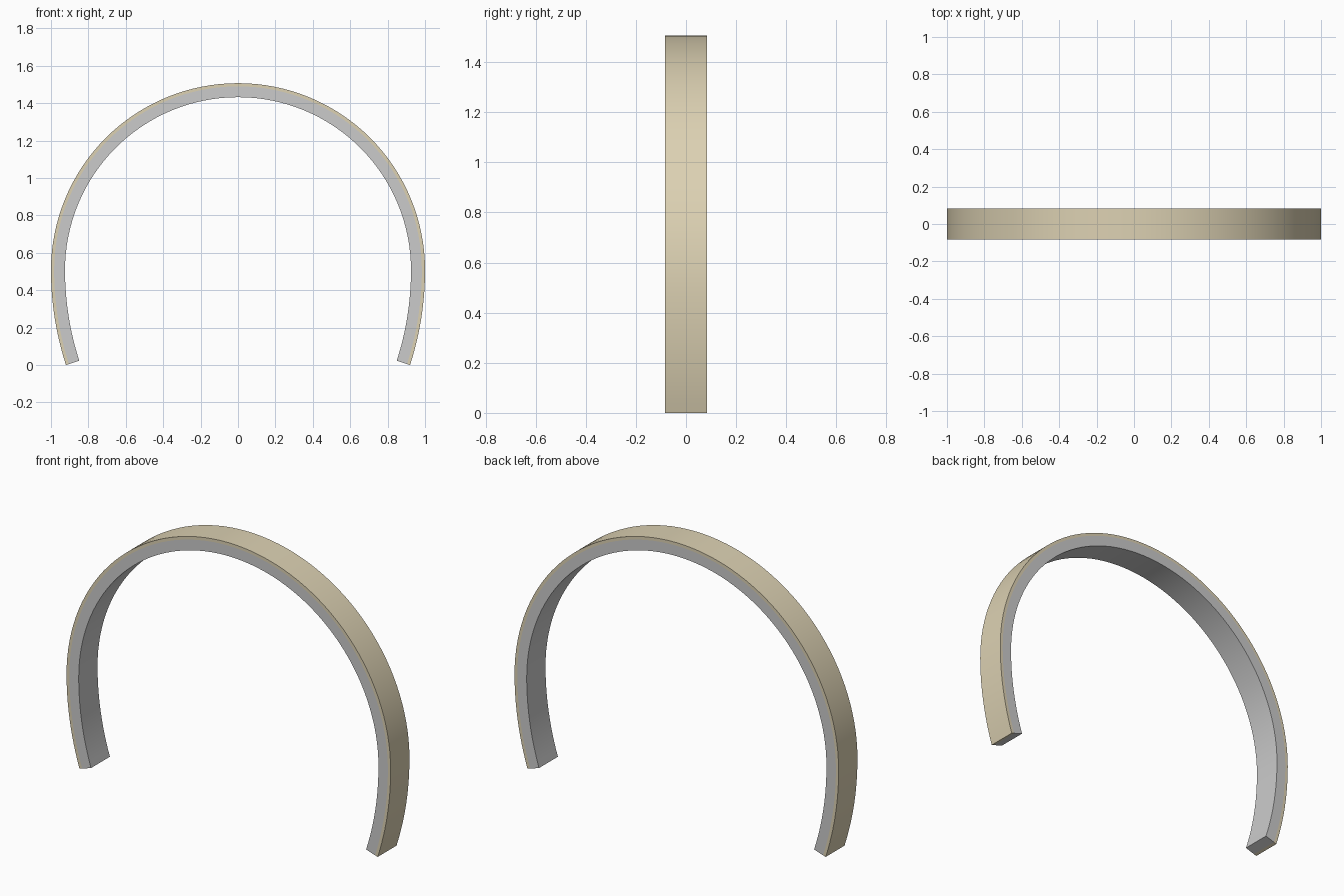
import bpy, bmesh
from math import sin, cos, pi, atan

if "Cube" in bpy.data.objects:
    bpy.data.objects.remove(bpy.data.objects["Cube"])

Z0 = 0.507                      # height where the half circle meets the legs
T = 2 * atan(0.08 / Z0)         # sweep of each gently curved leg
R = Z0 / sin(T)                 # leg radius
ARC, LEG = 64, 12


def path(inset):
    """Arch line offset inwards: right leg, half circle, left leg."""
    leg = []
    for i in range(LEG):
        a = T * (1 - i / LEG)
        leg.append((1 - R + (R - inset) * cos(a), Z0 - (R - inset) * sin(a)))
    top = [((1 - inset) * cos(pi * i / ARC), Z0 + (1 - inset) * sin(pi * i / ARC))
           for i in range(ARC + 1)]
    return leg + top + [(-x, z) for x, z in reversed(leg)]


def band(name, outer, inner, half_width, color=None):
    """Closed rectangular strip following the arch."""
    bm = bmesh.new()
    rings = []
    for (xo, zo), (xi, zi) in zip(path(outer), path(inner)):
        rings.append([bm.verts.new(p) for p in (
            (xo, -half_width, zo), (xo, half_width, zo),
            (xi, half_width, zi), (xi, -half_width, zi))])
    for a, b in zip(rings, rings[1:]):
        for k in range(4):
            n = (k + 1) % 4
            bm.faces.new((a[k], a[n], b[n], b[k]))
    bm.faces.new(rings[0])
    bm.faces.new(rings[-1][::-1])
    bmesh.ops.recalc_face_normals(bm, faces=bm.faces)
    me = bpy.data.meshes.new(name)
    bm.to_mesh(me)
    bm.free()
    ob = bpy.data.objects.new(name, me)
    bpy.context.collection.objects.link(ob)
    if color:
        mat = bpy.data.materials.new(name + "_material")
        mat.diffuse_color = color
        mat.use_nodes = True
        mat.node_tree.nodes["Principled BSDF"].inputs["Base Color"].default_value = mat.diffuse_color
        me.materials.append(mat)
    bpy.ops.object.select_all(action='DESELECT')
    ob.select_set(True)
    bpy.context.view_layer.objects.active = ob
    bpy.ops.object.shade_smooth_by_angle(angle=0.5)
    return ob


TAN = (0.72, 0.64, 0.45, 1)
# thin outer covering, spacer layer, and thick inner band
band("outer_cover", 0.0, 0.008, 0.083, TAN)
band("middle_layer", 0.008, 0.017, 0.083, TAN)
band("inner_band", 0.017, 0.075, 0.083)
